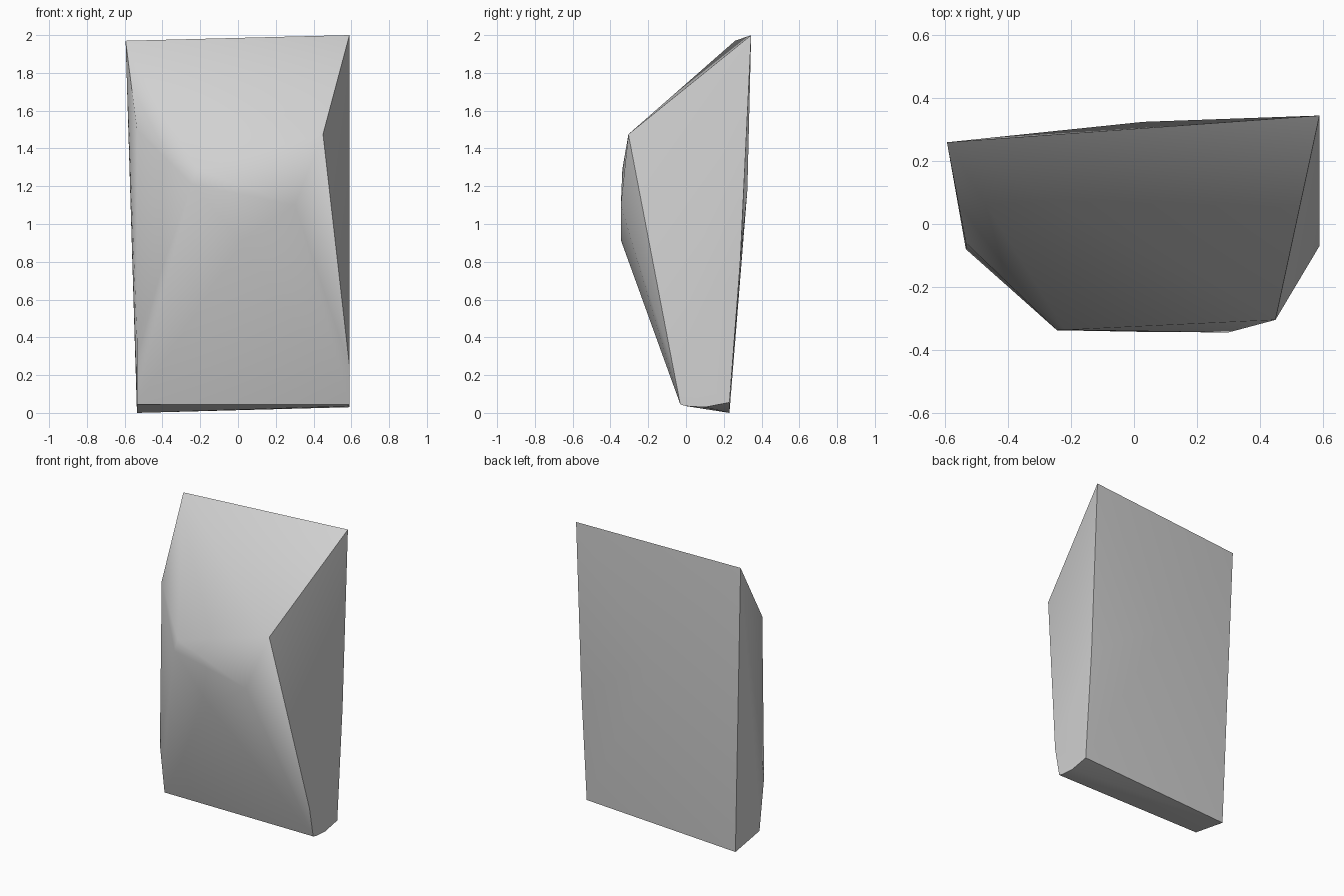
import bpy
import bmesh
import math
from mathutils import Vector

cube = bpy.data.objects.get("Cube")
if cube:
    bpy.data.objects.remove(cube, do_unlink=True)

# Plain grey stone
stone = bpy.data.materials.new("stone_grey")
stone.use_nodes = True
grey = (0.64, 0.64, 0.64, 1.0)
stone.diffuse_color = grey
stone.node_tree.nodes["Principled BSDF"].inputs["Base Color"].default_value = grey

LEFT, RIGHT = -0.535, 0.59

# Corners of the chiselled block, grouped by the part they shape
ridge = [(-0.595, 0.26, 1.97), (RIGHT, 0.345, 2.0)]
shoulder = [(LEFT, -0.06, 1.5), (-0.22, -0.337, 1.29), (0.45, -0.305, 1.475)]
front_bulge = [(-0.245, -0.338, 1.21), (0.02, -0.343, 0.91), (0.3, -0.345, 1.1)]
left_flank = [(LEFT, -0.08, 0.39)]
right_flank = [(RIGHT, -0.07, 0.25), (RIGHT, 0.287, 0.8)]
back_bulge = [(0.03, 0.325, 1.18)]
foot = [(LEFT, -0.03, 0.045), (LEFT, 0.23, 0.0), (RIGHT, -0.03, 0.045),
        (RIGHT, 0.0, 0.036), (RIGHT, 0.1, 0.03), (RIGHT, 0.23, 0.055)]

# Wrap the corners in a convex skin
bm = bmesh.new()
for group in (ridge, shoulder, front_bulge, left_flank, right_flank, back_bulge, foot):
    for corner in group:
        bm.verts.new(corner)
bmesh.ops.convex_hull(bm, input=bm.verts[:])
loose = [v for v in bm.verts if not v.link_faces]
bmesh.ops.delete(bm, geom=loose, context="VERTS")
bmesh.ops.recalc_face_normals(bm, faces=bm.faces[:])

# Soft shading inside each facet, crisp main edges, worn front right-hand corner
for face in bm.faces:
    face.smooth = True
for edge in bm.edges:
    middle = (edge.verts[0].co + edge.verts[1].co) / 2
    worn = LEFT + 0.02 < middle.x < -0.23 and middle.y < 0 and middle.z > 0.1
    edge.smooth = worn or edge.calc_face_angle(0) < math.radians(40)

mesh = bpy.data.meshes.new("rock")
bm.to_mesh(mesh)
bm.free()
mesh.materials.append(stone)
rock = bpy.data.objects.new("rock", mesh)
bpy.context.collection.objects.link(rock)
